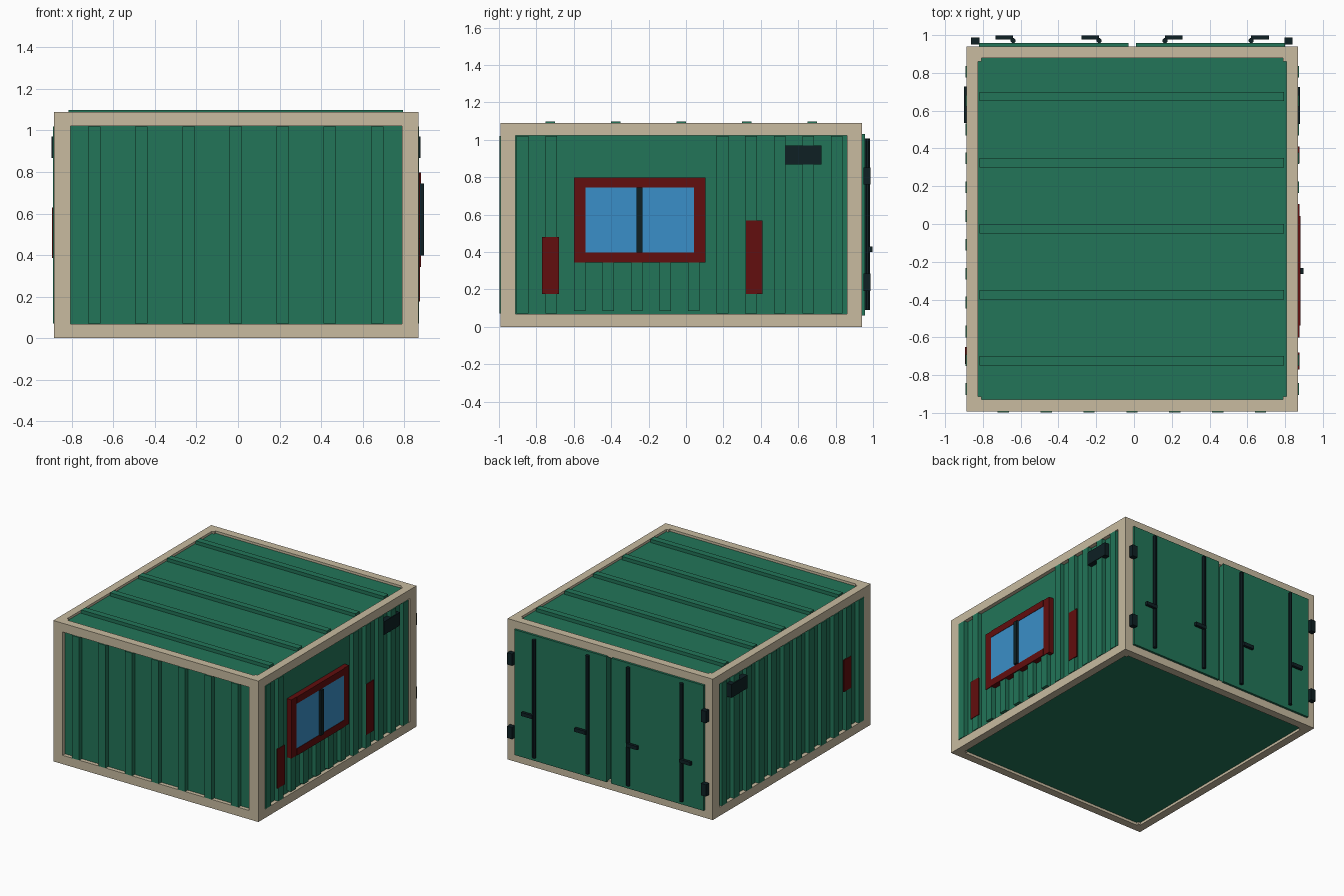
import bpy, bmesh, math
from mathutils import Matrix, Vector

if "Cube" in bpy.data.objects:
    bpy.data.objects.remove(bpy.data.objects["Cube"])


def material(name, rgb):
    m = bpy.data.materials.new(name)
    m.diffuse_color = (*rgb, 1)
    m.use_nodes = True
    m.node_tree.nodes["Principled BSDF"].inputs["Base Color"].default_value = m.diffuse_color
    return m


GREEN = material("container green", (0.016, 0.178, 0.098))
BEIGE = material("frame beige", (0.578, 0.497, 0.352))
RED = material("dark red", (0.122, 0.0044, 0.0044))
BLUE = material("glass blue", (0.042, 0.275, 0.578))
DARK = material("dark metal", (0.0044, 0.0144, 0.0176))


def finish(name, bm, mat):
    me = bpy.data.meshes.new(name)
    bm.to_mesh(me)
    bm.free()
    me.materials.append(mat)
    ob = bpy.data.objects.new(name, me)
    bpy.context.collection.objects.link(ob)
    return ob


def boxes(name, mat, items):
    """One object made of boxes given as (x0, x1, y0, y1, z0, z1)."""
    bm = bmesh.new()
    for x0, x1, y0, y1, z0, z1 in items:
        centre = Vector(((x0 + x1) / 2, (y0 + y1) / 2, (z0 + z1) / 2))
        size = (x1 - x0, y1 - y0, z1 - z0)
        bmesh.ops.create_cube(bm, size=1, matrix=Matrix.Translation(centre) @ Matrix.Diagonal((*size, 1)))
    return finish(name, bm, mat)


# Outer frame limits
L, R, F, B, H = -0.887, 0.869, -0.992, 0.94, 1.09
P, D, T = 0.08, 0.062, 0.068      # post width, beam depth, beam height
REC = 0.03                        # wall recess

# Corner posts
boxes("corner_posts", BEIGE, [(x, x + P, y, y + P, 0, H)
                              for x in (L, R - P) for y in (F, B - P)])

# Top and bottom beams
for name, z in (("bottom_beams", 0), ("top_beams", H - T)):
    boxes(name, BEIGE,
          [(L + P, R - P, y, y + D, z, z + T) for y in (F, B - D)] +
          [(x, x + D, F + P, B - P, z, z + T) for x in (L, R - D)])

# Recessed body: walls, roof and floor
boxes("body", GREEN, [(L + REC, R - REC, F + REC, B - REC, 0.02, H - 0.018)])

# Roof ribs
boxes("roof_ribs", GREEN, [(-0.817, 0.795, y, y + 0.05, 1.05, 1.098)
                           for y in (-0.75 + 0.35 * i for i in range(5))])

# Front wall ribs
boxes("front_ribs", GREEN, [(x, x + 0.06, F - 0.005, F + 0.04, 0.07, 1.02)
                            for x in (-0.722 + 0.227 * i for i in range(7))])

# Side wall ribs, cut short under the window on the right
rib_y = [-0.905 + 0.1527 * i for i in range(12)]
boxes("left_ribs", GREEN, [(L - 0.005, L + 0.04, y, y + 0.062, 0.07, 1.02) for y in rib_y])
boxes("right_ribs", GREEN,
      [(R - 0.04, R + 0.004, y, y + 0.062, 0.085 if 2 <= i <= 6 else 0.07,
        0.345 if 2 <= i <= 6 else 1.02) for i, y in enumerate(rib_y)])

# Vents on both sides
boxes("right_vent", DARK, [(R - 0.035, R + 0.01, 0.53, 0.725, 0.868, 0.97)])
boxes("left_vent", DARK, [(L - 0.012, L + 0.035, 0.535, 0.728, 0.868, 0.97)])

# Red patch plates
boxes("right_patches", RED, [(R, R + 0.008, -0.77, -0.68, 0.175, 0.48),
                             (R, R + 0.008, 0.32, 0.41, 0.175, 0.567)])
boxes("left_patch", RED, [(L - 0.009, L, -0.742, -0.65, 0.385, 0.63)])

# Window: stiles, rails, glass and centre bar
boxes("window_stiles", RED, [(R - 0.035, R + 0.008, -0.60, -0.537, 0.343, 0.797),
                             (R - 0.035, R + 0.008, 0.042, 0.105, 0.343, 0.797)])
boxes("window_rails", RED, [(R - 0.035, R + 0.012, -0.537, 0.042, 0.343, 0.397),
                            (R - 0.035, R + 0.012, -0.537, 0.042, 0.745, 0.797)])
boxes("window_glass", BLUE, [(R - 0.035, R + 0.009, -0.537, 0.042, 0.397, 0.745)])
boxes("window_bar", DARK, [(R, R + 0.028, -0.265, -0.232, 0.397, 0.745)])

# Rear doors
boxes("rear_doors", GREEN, [(-0.82, -0.03, 0.90, 0.957, 0.06, 1.03),
                            (0.01, 0.80, 0.90, 0.957, 0.06, 1.03)])

# Door hinges
boxes("door_hinges", DARK, [(x, x + 0.043, 0.95, 0.987, z, z + 0.092)
                            for x in (-0.862, 0.797) for z in (0.192, 0.76)])

# Locking rods
rods = [(-0.64, -1), (-0.185, -1), (0.164, 1), (0.62, 1)]
bm = bmesh.new()
for x, _ in rods:
    bmesh.ops.create_cone(bm, cap_ends=True, segments=8, radius1=0.014, radius2=0.014, depth=0.915,
                          matrix=Matrix.Translation((x, 0.971, 0.548)) @ Matrix.Rotation(math.pi / 8, 4, 'Z'))
finish("locking_rods", bm, DARK)

# Rod handles, pointing away from the door gap
boxes("rod_handles", DARK,
      [(min(x, x + s * 0.094), max(x, x + s * 0.094), 0.977, 0.998, 0.4, 0.428) for x, s in rods])
